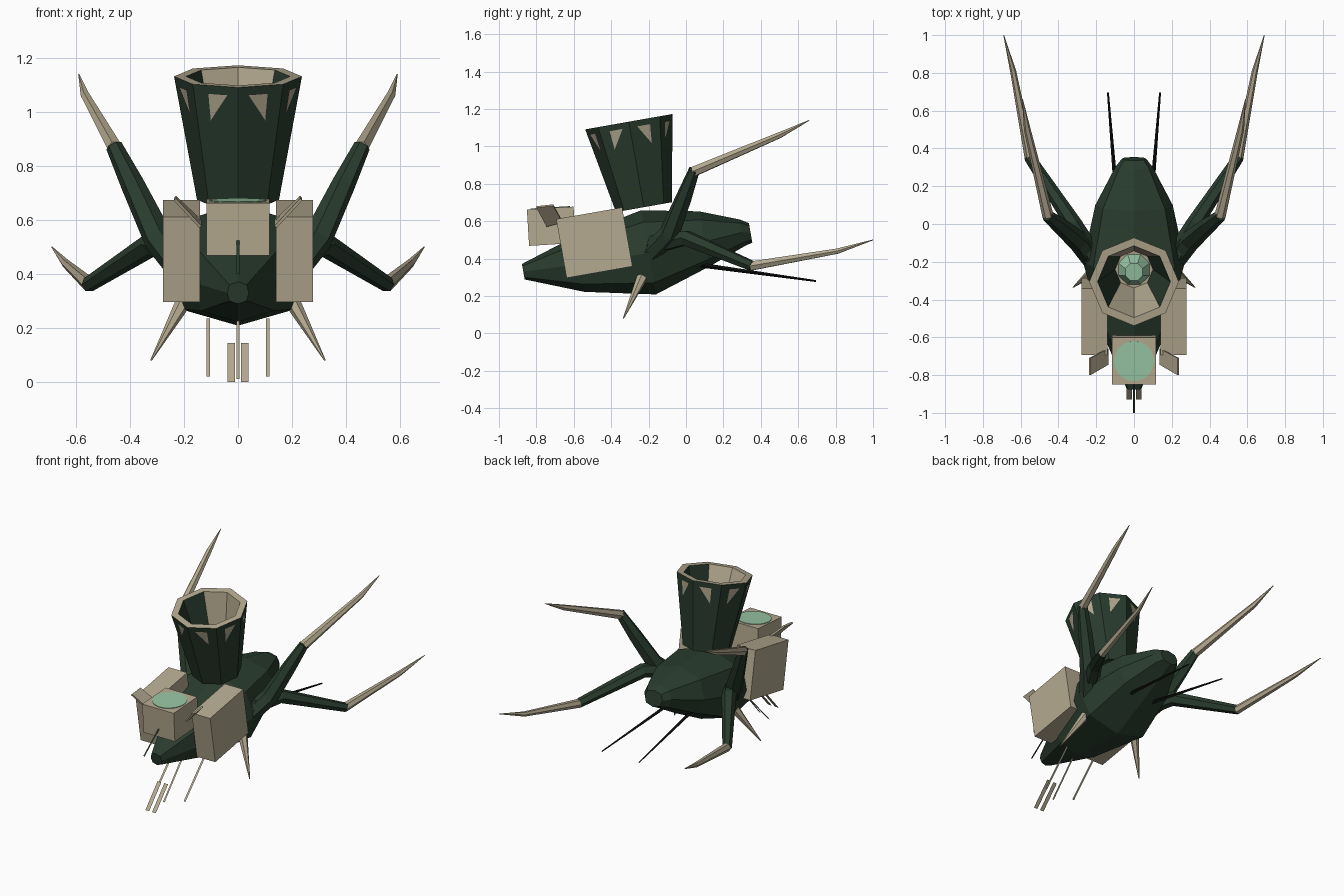
import bpy, bmesh, math
from mathutils import Vector, Matrix

if "Cube" in bpy.data.objects:
    bpy.data.objects.remove(bpy.data.objects["Cube"])

TILT = math.radians(10)
ROT = Matrix.Rotation(TILT, 4, 'X')


def material(name, rgb):
    m = bpy.data.materials.new(name)
    m.diffuse_color = (*rgb, 1)
    m.use_nodes = True
    m.node_tree.nodes["Principled BSDF"].inputs["Base Color"].default_value = m.diffuse_color
    return m


GREEN = material("dark_green", (0.022, 0.045, 0.027))
TAN = material("bone_tan", (0.46, 0.40, 0.28))
LENS = material("pale_green", (0.31, 0.56, 0.37))
BLACK = material("black", (0.004, 0.005, 0.004))


def finish(name, bm, mats, fix=True):
    if fix:
        bmesh.ops.recalc_face_normals(bm, faces=bm.faces)
    me = bpy.data.meshes.new(name)
    bm.to_mesh(me)
    bm.free()
    for m in mats:
        me.materials.append(m)
    ob = bpy.data.objects.new(name, me)
    bpy.context.collection.objects.link(ob)
    return ob


def loft(name, rings, mats, index=lambda i, j: 0):
    """Skin a list of rings and cap both ends."""
    bm = bmesh.new()
    vs = [[bm.verts.new(p) for p in r] for r in rings]
    n = len(rings[0])
    for i in range(len(vs) - 1):
        for j in range(n):
            k = (j + 1) % n
            f = bm.faces.new((vs[i][j], vs[i][k], vs[i + 1][k], vs[i + 1][j]))
            f.material_index = index(i, j)
    bm.faces.new(vs[0]).material_index = index(0, 0)
    bm.faces.new(vs[-1]).material_index = index(len(vs) - 2, 0)
    return finish(name, bm, mats)


def tube(name, path, radii, mat, sides=6):
    """Tapered tube through points."""
    pts = [Vector(p) for p in path]
    rings = []
    for i, p in enumerate(pts):
        d = (pts[min(i + 1, len(pts) - 1)] - pts[max(i - 1, 0)]).normalized()
        u = d.cross(Vector((0, 0, 1))).normalized()
        w = u.cross(d)
        rings.append([p + radii[i] * (u * math.cos(a) + w * math.sin(a))
                      for a in [2 * math.pi * j / sides for j in range(sides)]])
    return loft(name, rings, [mat])


def box(name, centre, size, angle, mat):
    bm = bmesh.new()
    bmesh.ops.create_cube(bm, size=1)
    bm.transform(Matrix.Translation(centre) @ Matrix.Rotation(angle, 4, 'X')
                 @ Matrix.Diagonal((*size, 1)))
    return finish(name, bm, [mat])


def strip(name, x, half, start, end, mat):
    """Flat sliver from (y, z) to (y, z)."""
    bm = bmesh.new()
    bm.faces.new([bm.verts.new(c) for c in (
        (x - half, *end), (x + half, *end), (x + half, *start), (x - half, *start))])
    return finish(name, bm, [mat], False)


# Hull: eight-sided rings along a tilted axis (y, z, half width, up, down)
shape = [(0, 1), (.8, .72), (1, 0), (.8, -.72), (0, -1), (-.8, -.72), (-1, 0), (-.8, .72)]
hull = []
for y, z, w, up, dn in [(-.87, .33, .04, .042, .042), (-.57, .37, .17, .15, .15),
                        (-.20, .43, .27, .232, .225), (.10, .49, .205, .165, .135),
                        (.30, .54, .10, .07, .075), (.345, .54, .065, .05, .055)]:
    ring = []
    for a, b in shape:
        h = b * (up if b > 0 else dn)
        ring.append((a * w, y - h * math.sin(TILT), z + h * math.cos(TILT)))
    hull.append(ring)
loft("hull", hull, [GREEN])

# Funnel tower: open eight-sided horn with tan rim and panelled inside
T = Matrix.Translation((0, -.225, .675)) @ ROT


def tower_point(r, h, j):
    a = -math.pi / 2 + j * math.pi / 4
    return T @ Vector((r * math.cos(a), r * math.sin(a), h))


prof = [(.152, 0), (.237, .464), (.193, .464), (.1, .09)]


def tower_colour(i, j):
    if i == 1:
        return 1
    return 1 if i == 2 and j in (7, 0, 3, 4) else 0


loft("funnel_tower", [[tower_point(r, h, j) for j in range(8)] for r, h in prof],
     [GREEN, TAN], tower_colour)

# Tan triangular inlays, one on each tower facet, mirrored about the diagonals
bm = bmesh.new()
for j in range(8):
    def on_facet(u, v):
        r, h = .152 + .085 * v + .004, .464 * v
        return tower_point(r, h, j).lerp(tower_point(r, h, j + 1), u)
    a, b = (.66, .24) if j % 2 == 0 else (.34, .76)
    bm.faces.new([bm.verts.new(p) for p in
                  (on_facet(a, .93), on_facet(b, .93), on_facet(a, .71))])
bm.normal_update()
for f in bm.faces:
    d = f.calc_center_median() - T @ Vector((0, 0, .35))
    if f.normal.dot(d) < 0:
        f.normal_flip()
finish("tower_inlays", bm, [TAN], False)

# Lens deep in the funnel
bm = bmesh.new()
bmesh.ops.create_cone(bm, cap_ends=True, segments=8, radius1=.088, radius2=.05, depth=.08)
bm.transform(T @ Matrix.Translation((0, 0, .13)) @ Matrix.Rotation(math.pi / 8, 4, 'Z'))
finish("funnel_lens", bm, [LENS])

# Front sensor box with a pale disc on top
HEAD = math.radians(3.5)
box("sensor_box", (0, -.72, .573), (.234, .25, .195), HEAD, TAN)
bm = bmesh.new()
bmesh.ops.create_cone(bm, cap_ends=True, segments=20, radius1=.106, radius2=.106, depth=.008)
bm.transform(Matrix.Translation((0, -.72, .573)) @ Matrix.Rotation(HEAD, 4, 'X')
             @ Matrix.Translation((0, 0, .0975)))
finish("sensor_disc", bm, [LENS])

# Flat slivers under and ahead of the nose
strip("nose_sliver", 0, .005, (-.84, .525), (-1.0, .40), GREEN)
strip("centre_sliver", 0, .006, (-.60, .225), (-.79, .01), TAN)

for s, side in ((-1, "left"), (1, "right")):
    def m(*pts):
        return [(s * x, y, z) for x, y, z in pts]

    # Side pods
    box(side + "_pod", (s * .209, -.49, .485), (.138, .358, .32), TILT, TAN)

    # Slanted fin beside the sensor box
    quad = m((.135, -.745, .578), (.135, -.66, .60), (.23, -.71, .69), (.23, -.80, .68))
    loft(side + "_fin", [quad, [(x + s * .008, y, z - .008) for x, y, z in quad]], [TAN])

    # Upper leg
    tube(side + "_upper_leg", m((.21, -.20, .42), (.295, -.09, .53), (.39, -.01, .73),
                                (.46, .045, .875)), [.055, .056, .044, .031], GREEN)
    tube(side + "_upper_claw", m((.455, .04, .865), (.565, .50, 1.06), (.59, .66, 1.14)),
         [.03, .018, .002], TAN)

    # Lower leg
    tube(side + "_lower_leg", m((.20, -.20, .47), (.32, 0, .51), (.555, .355, .36)),
         [.055, .045, .029], GREEN)
    tube(side + "_lower_claw", m((.55, .345, .36), (.64, .81, .44), (.69, 1.0, .50)),
         [.028, .016, .002], TAN)

    # Front spike
    tube(side + "_spike", m((.20, -.235, .30), (.322, -.335, .08)), [.03, .003], TAN)

    # Rear feeler
    tube(side + "_feeler", m((.088, .08, .365), (.138, .695, .28)), [.013, .005], BLACK, 4)

    # Slivers beneath the nose
    strip(side + "_outer_sliver", s * .11, .007, (-.52, .235), (-.725, .02), TAN)
    strip(side + "_inner_sliver", s * .025, .014, (-.80, .145), (-.93, 0), TAN)
